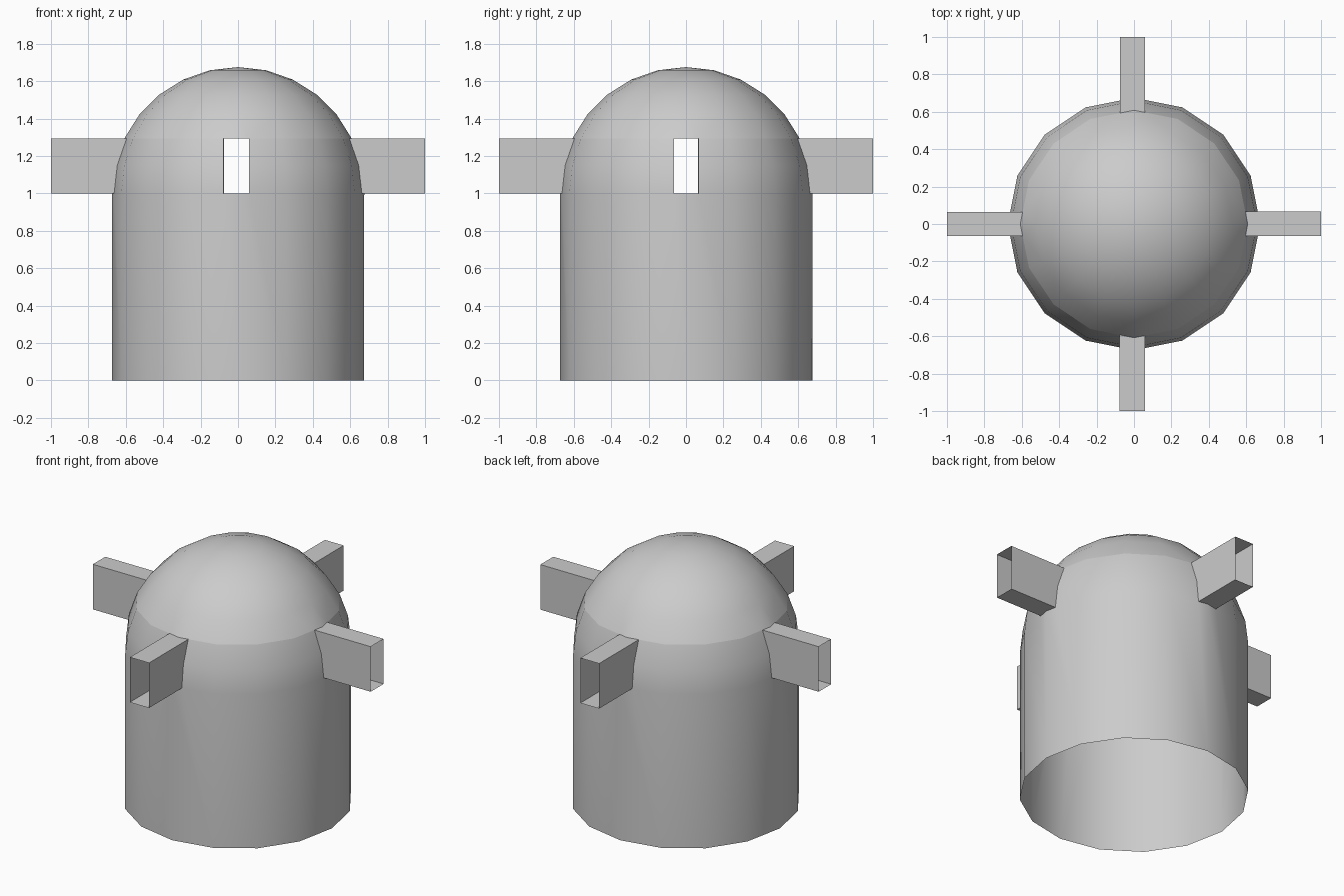
import bpy, bmesh
from math import pi, sin, cos
from mathutils import Vector

if "Cube" in bpy.data.objects:
    bpy.data.objects.remove(bpy.data.objects["Cube"])

R, SPRING, SIDES, RINGS = 0.675, 1.0, 16, 7
TOP = SPRING + R * sin(2 * pi / 2 / RINGS)      # duct top lies on the second dome ring


def finish(bm, name, smooth):
    mesh = bpy.data.meshes.new(name)
    for f in bm.faces:
        f.smooth = smooth
    bm.to_mesh(mesh)
    bm.free()
    ob = bpy.data.objects.new(name, mesh)
    bpy.context.collection.objects.link(ob)
    return ob


# Domed shell: wall and dome profile spun around z, open at the bottom
profile = [(R, 0)] + [(R * cos(i * pi / 2 / RINGS), SPRING + R * sin(i * pi / 2 / RINGS))
                      for i in range(RINGS + 1)]
shell = bmesh.new()
pts = [shell.verts.new((r, 0, z)) for r, z in profile]
lines = [shell.edges.new(p) for p in zip(pts, pts[1:])]
bmesh.ops.spin(shell, geom=pts + lines, cent=(0, 0, 0), axis=(0, 0, 1),
               angle=2 * pi, steps=SIDES)
bmesh.ops.remove_doubles(shell, verts=shell.verts[:], dist=1e-4)
bmesh.ops.recalc_face_normals(shell, faces=shell.faces[:])
if sum(f.normal.dot(f.calc_center_median() - Vector((0, 0, 0.8))) for f in shell.faces) < 0:
    bmesh.ops.reverse_faces(shell, faces=shell.faces[:])

# Ducts: name, outward direction, across axis, limits across
ducts = [("front_duct", Vector((0, -1, 0)), Vector((1, 0, 0)), -0.078, 0.06),
         ("back_duct", Vector((0, 1, 0)), Vector((1, 0, 0)), -0.075, 0.06),
         ("right_duct", Vector((1, 0, 0)), Vector((0, 1, 0)), -0.065, 0.068),
         ("left_duct", Vector((-1, 0, 0)), Vector((0, 1, 0)), -0.063, 0.065)]

for name, out, across, lo, hi in ducts:
    def in_window(f, a, b):
        c = f.calc_center_median()
        return c.dot(out) > 0.3 and a < c.dot(across) < b and SPRING < c.z < TOP

    # Cut the window out of the dome
    for limit in (lo, hi):
        faces = [f for f in shell.faces if in_window(f, -0.3, 0.3)]
        geom = faces + list({e for f in faces for e in f.edges}) + \
            list({v for f in faces for v in f.verts})
        bmesh.ops.bisect_plane(shell, geom=geom, plane_co=across * limit, plane_no=across)
    hole = [f for f in shell.faces if in_window(f, lo, hi)]
    rim = [e for e in {e for f in hole for e in f.edges}
           if sum(f in hole for f in e.link_faces) == 1]

    # Duct walls run from the window rim to the outer end
    duct = bmesh.new()
    mid = across * (lo + hi) / 2 + Vector((0, 0, (SPRING + TOP) / 2))
    for e in rim:
        a, b = (v.co.copy() for v in e.verts)
        quad = [a, b, b + out * (1 - b.dot(out)), a + out * (1 - a.dot(out))]
        f = duct.faces.new([duct.verts.new(p) for p in quad])
        f.normal_update()
        d = f.calc_center_median() - mid
        if f.normal.dot(d - out * d.dot(out)) < 0:
            f.normal_flip()
    bmesh.ops.remove_doubles(duct, verts=duct.verts[:], dist=1e-4)
    finish(duct, name, False)
    bmesh.ops.delete(shell, geom=hole, context='FACES')

# Soft crease around the dome at the duct tops
for e in shell.edges:
    if all(abs(v.co.z - TOP) < 1e-3 for v in e.verts):
        e.smooth = False
finish(shell, "domed_shell", True)
